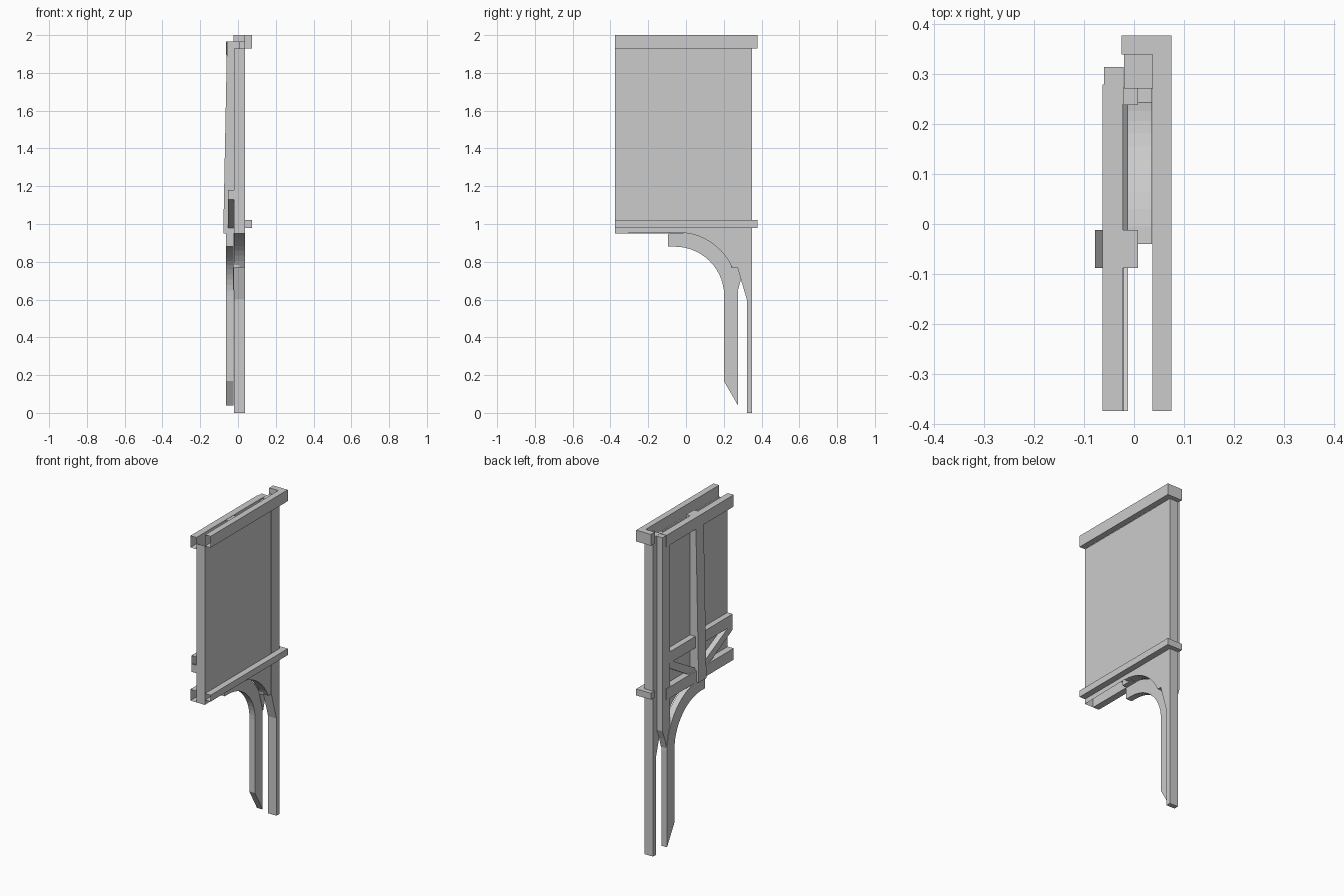
import bpy, bmesh, math

if "Cube" in bpy.data.objects:
    bpy.data.objects.remove(bpy.data.objects["Cube"])


def prism(name, pts, a, b, axis="x", open_edges=()):
    """Extrude a profile along x (profile in y,z) or along z (profile in x,y).
    Side walls listed in open_edges are left out."""
    def place(p, d):
        return (d, p[0], p[1]) if axis == "x" else (p[0], p[1], d)
    bm = bmesh.new()
    lo = [bm.verts.new(place(p, a)) for p in pts]
    hi = [bm.verts.new(place(p, b)) for p in pts]
    bm.faces.new(lo[::-1])
    bm.faces.new(hi)
    n = len(pts)
    for i in range(n):
        if i not in open_edges:
            j = (i + 1) % n
            bm.faces.new((lo[i], lo[j], hi[j], hi[i]))
    bmesh.ops.recalc_face_normals(bm, faces=bm.faces[:])
    me = bpy.data.meshes.new(name)
    bm.to_mesh(me)
    bm.free()
    ob = bpy.data.objects.new(name, me)
    bpy.context.collection.objects.link(ob)
    return ob


def bar(name, x, y, z, open_edges=()):
    """Box; wall 3 is the -y end."""
    pts = [(y[0], z[0]), (y[1], z[0]), (y[1], z[1]), (y[0], z[1])]
    return prism(name, pts, x[0], x[1], "x", open_edges)


def arc(cy, cz, ry, rz, steps=14):
    """Quarter curve from the crown down to the spring line."""
    return [(cy + ry * math.sin(t), cz + rz * math.cos(t))
            for t in (math.pi / 2 * i / steps for i in range(steps + 1))]


END = -0.375
BACK = (-0.063, -0.022)
outer = arc(-0.04, 0.63, 0.315, 0.325)
inner = arc(-0.06, 0.62, 0.262, 0.26)

# Trim that turns the corner, top and waist
for name, z0, z1 in (("top_trim", 1.93, 2.0), ("waist_trim", 0.98, 1.02)):
    prism(name, [(0.037, END), (0.075, END), (0.075, 0.378), (-0.025, 0.378),
                 (-0.025, 0.34), (0.037, 0.34)], z0, z1, "z", (0,))

# Wall panel, hollow and open above and below, with arched corner below
spandrel = [p for p in outer if p[1] > 0.77]
outline = [(END, 0.95)] + spandrel + [(0.275, 0.77), (0.275, 1.93), (END, 1.93)]
prism("wall_panel", outline, -0.02, 0.036, "x", (0, len(outline) - 2))

# Corner post, thinner toward the foot
prism("corner_post", [(0.322, 0), (0.35, 0), (0.35, 1.965), (0.272, 1.965),
                      (0.272, 0.77), (0.322, 0.6)], -0.02, 0.037)

# Back corner stud with pointed foot
prism("back_corner_stud", [(0.24, 0.77), (0.275, 0.65), (0.292, 0.71),
                           (0.315, 0.77), (0.315, 1.965), (0.24, 1.965)],
      -0.06, -0.021)
bar("inner_corner_stud", (-0.021, 0.008), (0.238, 0.274), (0.77, 1.96))

# Curved arch brace with leg
prism("arch_brace", [(-0.095, 0.955)] + outer + [(0.275, 0.04), (0.2, 0.17)]
      + inner[::-1] + [(-0.095, 0.88)], BACK[0], -0.024)

# Tapered centre stud
stud = prism("centre_stud", [(-0.088, 0.95), (-0.012, 0.95), (-0.012, 1.965),
                             (-0.088, 1.965)], -0.078, 0.008)
for v in stud.data.vertices:
    if v.co.x < -0.05 and v.co.z > 1.5:
        v.co.x = -0.058

# Back rails
bar("back_top_rail", BACK, (END, 0.28), (1.895, 1.967), (3,))
bar("back_mid_rail", (-0.056, -0.02), (END, 0.24), (1.16, 1.23), (3,))
bar("back_bottom_rail", BACK, (END, 0.28), (0.95, 1.02), (3,))

# Diagonal braces, low at the centre stud
for name, y0, y1 in (("diagonal_brace_front", -0.088, END),
                     ("diagonal_brace_back", -0.012, 0.24)):
    prism(name, [(y0, 0.98), (y1, 1.13), (y1, 1.18), (y0, 1.035)],
          -0.054, -0.012)
